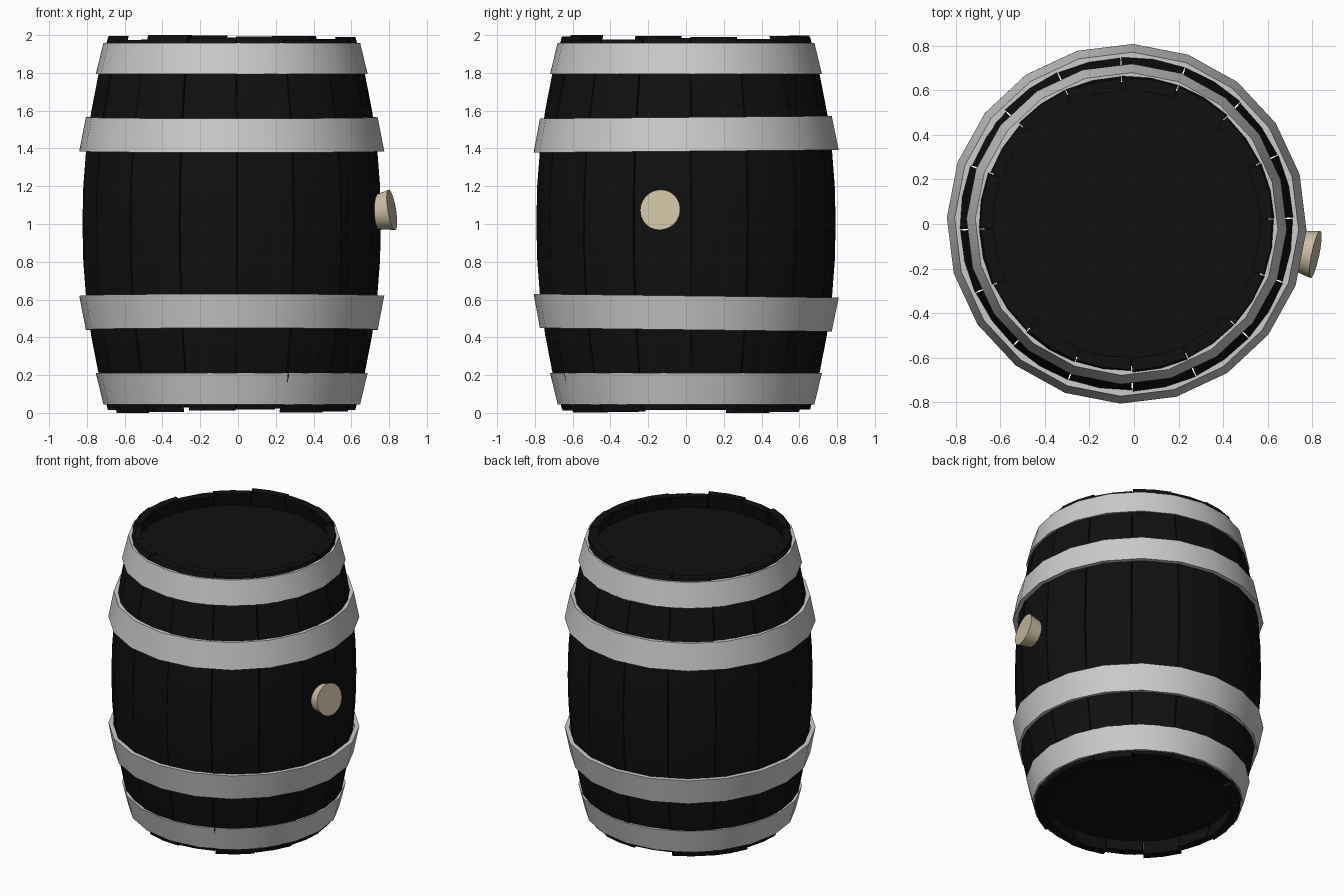
import bpy, bmesh, math, random
from mathutils import Vector

if "Cube" in bpy.data.objects:
    bpy.data.objects.remove(bpy.data.objects["Cube"])

random.seed(4)
CX = -0.033          # barrel axis; the bung fills out the +x side


def material(name, rgb):
    m = bpy.data.materials.new(name)
    m.diffuse_color = (*rgb, 1)
    m.use_nodes = True
    m.node_tree.nodes["Principled BSDF"].inputs["Base Color"].default_value = m.diffuse_color
    return m


black = material("black_wood", (0.005, 0.005, 0.005))
cork = material("cork", (0.60, 0.52, 0.36))


def finish(bm, name, loc, mat=None, rot=(0, 0, 0)):
    bmesh.ops.recalc_face_normals(bm, faces=bm.faces)
    me = bpy.data.meshes.new(name)
    bm.to_mesh(me)
    bm.free()
    ob = bpy.data.objects.new(name, me)
    bpy.context.collection.objects.link(ob)
    ob.location, ob.rotation_euler = loc, rot
    if mat:
        me.materials.append(mat)
    bpy.ops.object.select_all(action='DESELECT')
    ob.select_set(True)
    bpy.context.view_layer.objects.active = ob
    bpy.ops.object.shade_smooth_by_angle(angle=math.radians(30))
    return ob


# staves: 16 bowed planks, each slightly shifted in height and radius
def bulge(t):                      # t = -1 at the bottom, 1 at the top
    return 0.79 - 0.135 * abs(t) ** 2.1


N, LEVELS, WALL, LENGTH = 16, 10, 0.055, 1.97
shifts = [0.03 * (i / (N - 1)) - 0.015 for i in range(N)]
random.shuffle(shifts)
for i in range(N):
    bm = bmesh.new()
    start = math.radians(2 + i * 360 / N)
    gap, span = 0.004, math.tau / N
    dr = random.uniform(-0.004, 0.004)
    rings = []
    for k in range(LEVELS + 1):
        t = 2 * k / LEVELS - 1
        r = bulge(t) + dr
        z = 1 + shifts[i] + t * LENGTH / 2
        pts = [(r, a) for a in (gap, span / 2, span - gap)]
        pts += [(r - WALL, a) for a in (span - gap, span / 2, gap)]
        rings.append([bm.verts.new((q * math.cos(start + a), q * math.sin(start + a), z))
                      for q, a in pts])
    for lo, hi in zip(rings, rings[1:]):
        for j in range(6):
            n = (j + 1) % 6
            bm.faces.new((lo[j], lo[n], hi[n], hi[j]))
    bm.faces.new(rings[0])
    bm.faces.new(rings[-1])
    finish(bm, f"stave_{i + 1}", (CX, 0, 0), black)

# recessed round heads
for name, z in (("top_head", 1.86), ("bottom_head", 0.14)):
    bm = bmesh.new()
    bmesh.ops.create_cone(bm, cap_ends=True, segments=32, radius1=0.64, radius2=0.64, depth=0.05)
    finish(bm, name, (CX, 0, z), black)


# hoops: 20-sided flared bands; wide rim faces the middle of the barrel
def hoop(name, z, height, r_wide, r_narrow, flip, tilt=0):
    bm = bmesh.new()
    h, wall, sides = height / 2 * flip, 0.03, 20
    section = [(r_wide, -h), (r_narrow, h), (r_narrow - wall, h), (r_wide - wall, -h)]
    cols = []
    for s in range(sides):
        a = math.radians(-2 + s * 360 / sides)
        cols.append([bm.verts.new((r * math.cos(a), r * math.sin(a), zz)) for r, zz in section])
    for s in range(sides):
        a, b = cols[s], cols[(s + 1) % sides]
        for j in range(4):
            n = (j + 1) % 4
            bm.faces.new((a[j], b[j], b[n], a[n]))
    finish(bm, name, (CX, 0, z), rot=(math.radians(tilt), 0, 0))


hoop("top_end_hoop", 1.877, 0.165, 0.72, 0.68, 1)
hoop("upper_hoop", 1.475, 0.18, 0.808, 0.773, 1, 0.5)
hoop("lower_hoop", 0.53, 0.18, 0.808, 0.773, -1, -0.7)
hoop("bottom_end_hoop", 0.128, 0.165, 0.72, 0.68, -1)

# tapered bung pushed in at a slight angle
axis = Vector((0.965, -0.2, 0.16)).normalized()
bm = bmesh.new()
bmesh.ops.create_cone(bm, cap_ends=True, segments=32, radius1=0.085, radius2=0.108, depth=0.11)
finish(bm, "bung", Vector((0.815, -0.137, 1.075)) - axis * 0.055, cork,
       axis.to_track_quat('Z', 'Y').to_euler())
